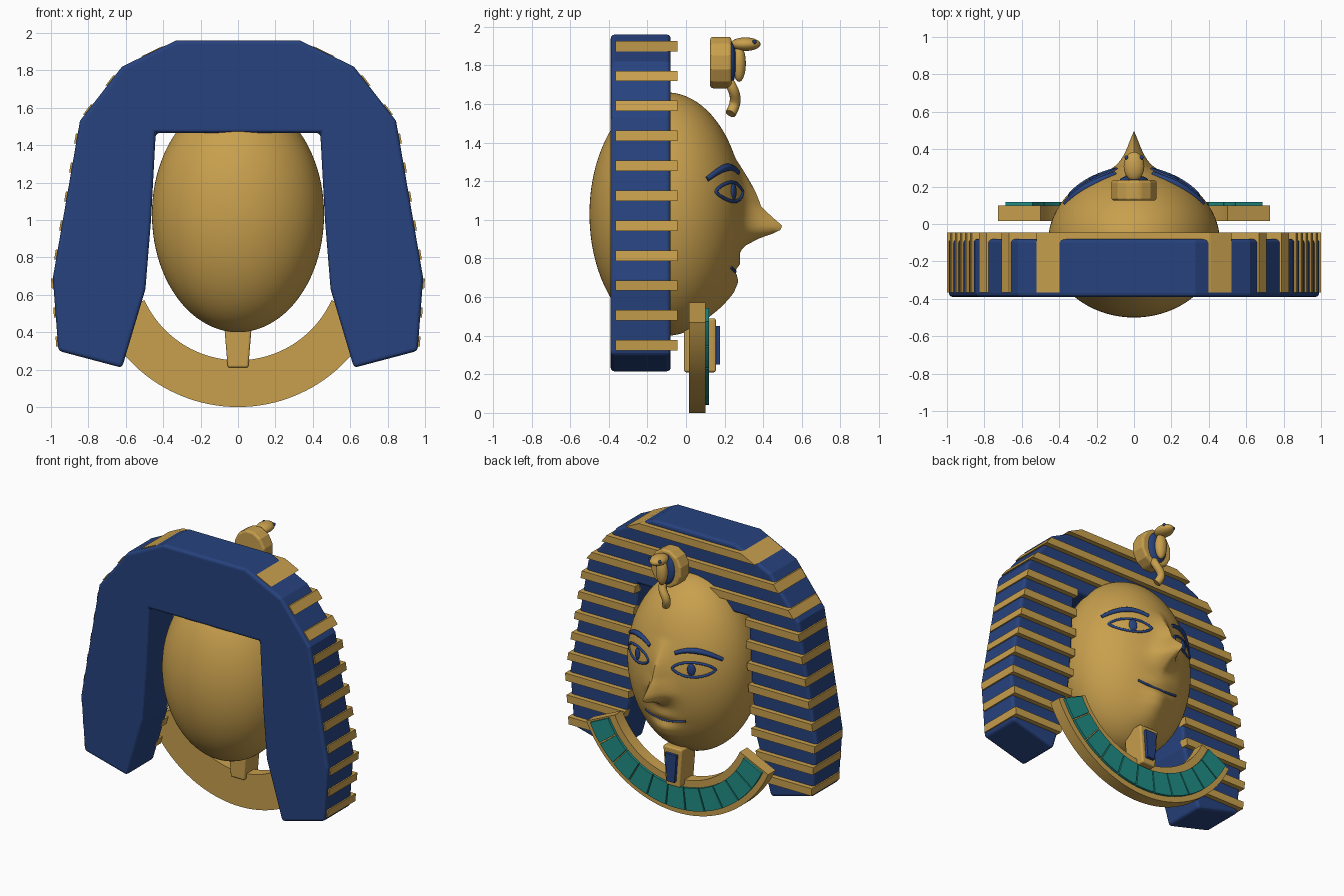
import bpy, bmesh, math
from mathutils import Vector

if "Cube" in bpy.data.objects:
    bpy.data.objects.remove(bpy.data.objects["Cube"])


def material(name, col):
    m = bpy.data.materials.new(name)
    m.diffuse_color = (*col, 1)
    m.use_nodes = True
    m.node_tree.nodes["Principled BSDF"].inputs["Base Color"].default_value = m.diffuse_color
    return m


GOLD = material("gold", (0.58, 0.35, 0.075))
BLUE = material("deep blue", (0.02, 0.055, 0.21))
TEAL = material("teal", (0.015, 0.27, 0.24))


def finish(bm, name, mat, bevel=0, smooth=None):
    bmesh.ops.recalc_face_normals(bm, faces=bm.faces)
    me = bpy.data.meshes.new(name)
    bm.to_mesh(me)
    bm.free()
    me.materials.append(mat)
    ob = bpy.data.objects.new(name, me)
    bpy.context.collection.objects.link(ob)
    if bevel:
        b = ob.modifiers.new("bevel", 'BEVEL')
        b.width, b.segments, b.limit_method = bevel, 3, 'ANGLE'
    if smooth:
        bpy.context.view_layer.objects.active = ob
        ob.select_set(True)
        bpy.ops.object.shade_smooth_by_angle(angle=math.radians(smooth))
        ob.select_set(False)
    return ob


def prism(name, mat, pts, y0, y1, bevel=0, smooth=None):
    """Extrude an x-z outline from y0 to y1."""
    bm = bmesh.new()
    face = bm.faces.new([bm.verts.new((x, y0, z)) for x, z in pts])
    ext = bmesh.ops.extrude_face_region(bm, geom=[face])
    for v in ext["geom"]:
        if isinstance(v, bmesh.types.BMVert):
            v.co.y = y1
    return finish(bm, name, mat, bevel, smooth)


def ellipsoid(name, mat, loc, rad, rot_z=0):
    bm = bmesh.new()
    bmesh.ops.create_uvsphere(bm, u_segments=32, v_segments=16, radius=1)
    for v in bm.verts:
        v.co = Vector(a * b for a, b in zip(v.co, rad))
    ob = finish(bm, name, mat, smooth=60)
    ob.location = loc
    ob.rotation_euler.z = rot_z
    return ob


def tube(name, mat, pts, depth, radii=None, cyclic=False):
    cu = bpy.data.curves.new(name, 'CURVE')
    cu.dimensions = '3D'
    cu.bevel_depth, cu.bevel_resolution, cu.use_fill_caps = depth, 3, True
    sp = cu.splines.new('POLY')
    sp.points.add(len(pts) - 1)
    for i, p in enumerate(pts):
        sp.points[i].co = (*p, 1)
        sp.points[i].radius = radii[i] if radii else 1
    sp.use_cyclic_u = cyclic
    sp.use_smooth = True
    cu.materials.append(mat)
    ob = bpy.data.objects.new(name, cu)
    bpy.context.collection.objects.link(ob)


def lerp(table, t):
    """Piecewise linear lookup in ascending (key, value) pairs."""
    for (a, va), (b, vb) in zip(table, table[1:]):
        if a <= t <= b:
            return va + (vb - va) * (t - a) / (b - a)
    return 0


# Head: ellipsoid pulled forward along nose, lips and chin
CY, CZ, RX, RY, RZ = -0.10, 1.03, 0.46, 0.40, 0.63
NOSE = [(0.84, 0), (0.87, 0.025), (0.91, 0.10), (0.94, 0.19), (0.97, 0.20),
        (1.02, 0.14), (1.07, 0.09), (1.15, 0.065), (1.25, 0.025), (1.32, 0)]
MOUTH = [(0.48, 0), (0.55, 0.025), (0.62, 0.042), (0.68, 0.038), (0.71, 0.02),
         (0.735, 0.0), (0.77, 0.015), (0.83, 0)]


def bump(x, z):
    return (lerp(NOSE, z) * math.exp(-(abs(x) / 0.055) ** 1.3)
            + lerp(MOUTH, z) * math.exp(-(x / 0.10) ** 2))


def front_y(x, z):
    s = 1 - (x / RX) ** 2 - ((z - CZ) / RZ) ** 2
    return CY + RY * math.sqrt(max(s, 0)) + bump(x, z)


bm = bmesh.new()
bmesh.ops.create_uvsphere(bm, u_segments=160, v_segments=96, radius=1)
for v in bm.verts:
    x, y, z = v.co.x * RX, v.co.y * RY + CY, v.co.z * RZ + CZ
    v.co = (x, y + (bump(x, z) if y > CY else 0), z)
finish(bm, "head", GOLD, smooth=60)

# Eyes, brows and mouth laid on the face
for s in (-1, 1):
    side = "right" if s > 0 else "left"
    n = 24
    rim = []
    for i in range(n):
        a = math.tau * i / n
        x = 0.22 + 0.125 * math.cos(a)
        z = 1.145 + 0.05 * math.sin(a) * abs(math.sin(a)) ** 0.4
        rim.append((s * x, front_y(x, z), z))
    tube(f"{side}_eye_outline", BLUE, rim, 0.009, cyclic=True)
    ellipsoid(f"{side}_iris", BLUE, (s * 0.215, front_y(0.215, 1.145), 1.145),
              (0.028, 0.012, 0.043), -s * math.radians(25))
    brow, rad = [], []
    for i in range(15):
        t = i / 14
        x = 0.10 + 0.27 * t
        z = 1.245 + 0.14 * t - 0.175 * t * t
        brow.append((s * x, front_y(x, z), z))
        rad.append(1 - 0.35 * abs(2 * t - 1))
    tube(f"{side}_brow", BLUE, brow, 0.02, rad)
mouth = []
for i in range(21):
    x = -0.16 + 0.016 * i
    z = 0.732 + 0.9 * x * x
    mouth.append((x, front_y(x, z), z))
tube("mouth_line", BLUE, mouth, 0.008)

# Headdress: one arch-shaped block
OUTER = [(0.30, 0.96), (0.69, 0.99), (1.53, 0.845), (1.82, 0.62), (1.96, 0.33)]
INNER = [(0.21, 0.62), (0.63, 0.495), (1.0, 0.465), (1.465, 0.44)]
half = [(x, z) for z, x in OUTER[::-1]] + [(x, z) for z, x in INNER]
prism("headdress", BLUE, half + [(-x, z) for x, z in half[::-1]],
      -0.39, -0.08, bevel=0.02)

# Headdress stripes: a bar on the face side and a wrap on each outer edge
for i in range(11):
    zc = 0.35 + 0.155 * i
    lo, hi = zc - 0.027, zc + 0.027
    o0, o1 = lerp(OUTER, lo) + 0.01, lerp(OUTER, hi) + 0.01
    if zc > 1.47:
        prism(f"front_stripe_{i}", GOLD,
              [(-o0, lo), (o0, lo), (o1, hi), (-o1, hi)], -0.11, -0.045)
    for s in (-1, 1):
        if zc < 1.47:
            prism(f"front_stripe_{i}", GOLD,
                  [(s * lerp(INNER, lo), lo), (s * o0, lo), (s * o1, hi),
                   (s * lerp(INNER, hi), hi)], -0.11, -0.045)
        prism(f"side_stripe_{i}", GOLD,
              [(s * (o0 - 0.04), lo), (s * o0, lo), (s * o1, hi),
               (s * (o1 - 0.04), hi)], -0.365, -0.10)


# Collar: crescent band with inlaid segments
def arc_band(r0, r1, a0, a1, n):
    ang = [math.radians(a0 + (a1 - a0) * i / n) for i in range(n + 1)]
    ring = lambda r, aa: [(r * math.sin(a), 0.8 - r * math.cos(a)) for a in aa]
    return ring(r1, ang) + ring(r0, ang[::-1])


prism("collar", GOLD, arc_band(0.55, 0.80, -65.5, 65.5, 48), 0.015, 0.10,
      smooth=30)
N = 11
step = 130 / N
for i in range(N):
    a = -65 + step * i
    prism(f"collar_inlay_{i}", TEAL,
          arc_band(0.60, 0.76, a + 0.35, a + step - 0.35, 5), 0.095, 0.118)

# Beard block with inset panel
prism("beard", GOLD, [(-0.055, 0.21), (0.055, 0.21), (0.078, 0.49),
                      (-0.078, 0.49)], -0.01, 0.155, bevel=0.012)
prism("beard_panel", BLUE, [(-0.03, 0.25), (0.03, 0.25), (0.045, 0.45),
                            (-0.045, 0.45)], 0.15, 0.177)

# Brow ornament: round boss, hooded snake and tail
boss = [(0.125 * math.sin(math.tau * (i + 0.5) / 12),
         1.815 + 0.138 * math.cos(math.tau * (i + 0.5) / 12)) for i in range(12)]
prism("ornament_boss", GOLD, boss, 0.125, 0.235, bevel=0.015)
ellipsoid("snake_hood", BLUE, (0, 0.235, 1.815), (0.075, 0.025, 0.11))
ellipsoid("snake_body", GOLD, (0, 0.275, 1.81), (0.042, 0.035, 0.095))
ellipsoid("snake_head", GOLD, (0, 0.308, 1.91), (0.055, 0.078, 0.035))
for s in (-1, 1):
    ellipsoid("snake_eye", BLUE, (s * 0.04, 0.355, 1.922), (0.011, 0.011, 0.011))
tail = []
for i in range(17):
    t = i / 16
    tail.append((0.02 * math.sin(t * math.tau), 0.205 + 0.05 * math.sin(t * 2.6),
                 1.74 - 0.19 * t))
tube("snake_tail", GOLD, tail, 0.028)
